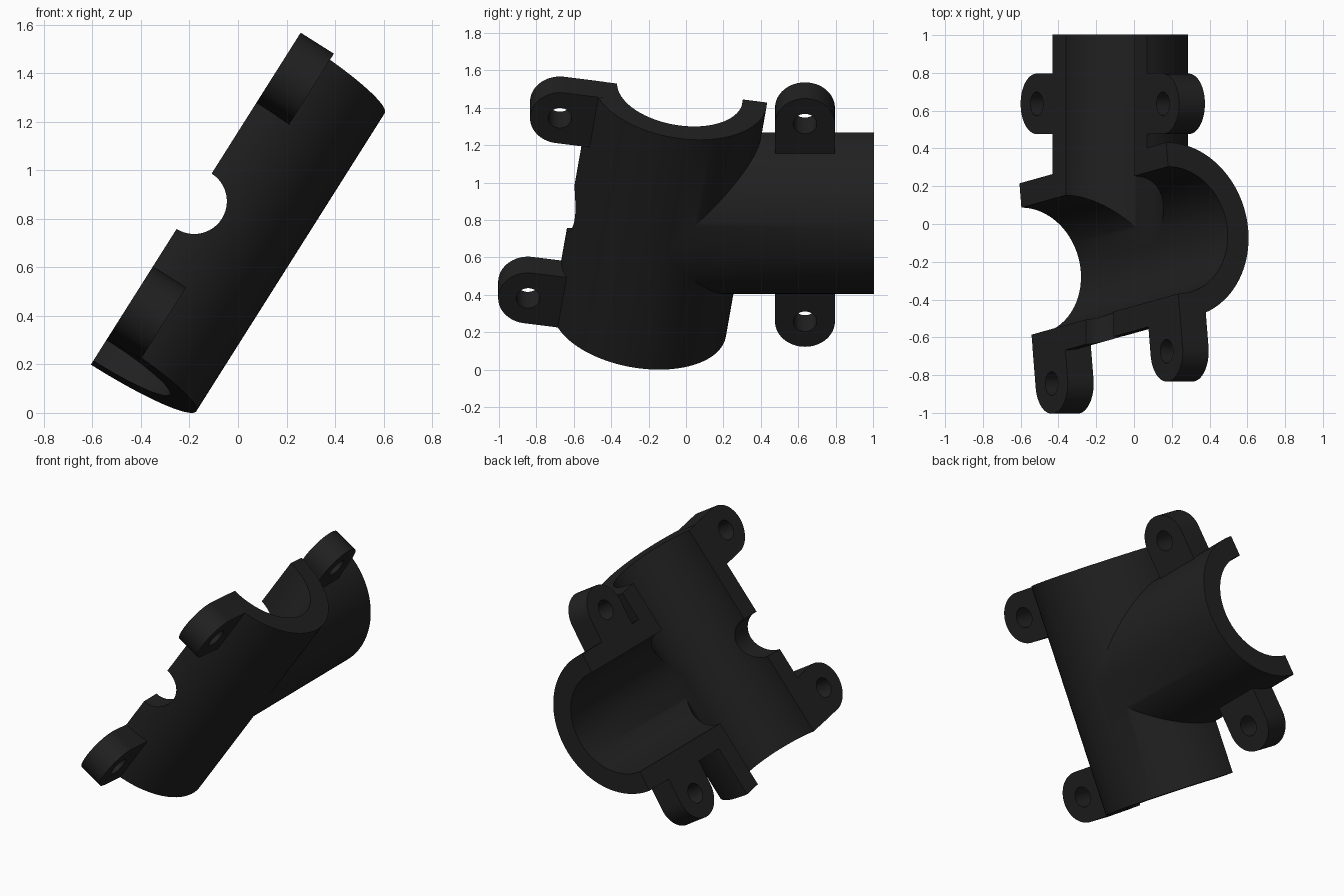
import bpy, bmesh, math
from mathutils import Matrix, Vector

if "Cube" in bpy.data.objects:
    bpy.data.objects.remove(bpy.data.objects["Cube"])

# Local frame: X along the split face, Y along the branch, Z out of the split face
TILT = math.radians(8.5)
MAIN_C = Vector((0, -0.145, 0))
MAIN = Matrix.Translation(MAIN_C) @ Matrix.Rotation(TILT, 4, 'Z')
HALF = 0.735
LUG_R, LUG_T, LUG_OFF = 0.16, 0.162, 0.625


def to_object(bm, name):
    bmesh.ops.recalc_face_normals(bm, faces=bm.faces)
    me = bpy.data.meshes.new(name)
    bm.to_mesh(me)
    bm.free()
    ob = bpy.data.objects.new(name, me)
    bpy.context.collection.objects.link(ob)
    return ob


def rod(name, r, start, end, frame, axis, seg=96):
    """Cylinder along X, Y or Z of a frame."""
    turn = {'X': Matrix.Rotation(math.pi / 2, 4, 'Y'),
            'Y': Matrix.Rotation(-math.pi / 2, 4, 'X'),
            'Z': Matrix.Identity(4)}[axis]
    bm = bmesh.new()
    bmesh.ops.create_cone(bm, cap_ends=True, segments=seg, radius1=r, radius2=r,
                          depth=end - start,
                          matrix=frame @ turn @ Matrix.Translation((0, 0, (start + end) / 2)))
    return to_object(bm, name)


def lug(name, frame):
    """Round-ended tab pointing along +X of its frame, centred on its bolt hole."""
    pts = [(-0.22, LUG_R), (-0.22, -LUG_R)]
    for i in range(33):
        a = -math.pi / 2 + math.pi * i / 32
        pts.append((LUG_R * math.cos(a), LUG_R * math.sin(a)))
    bm = bmesh.new()
    face = bm.faces.new([bm.verts.new((x, y, -LUG_T)) for x, y in pts])
    ext = bmesh.ops.extrude_face_region(bm, geom=[face])
    top = [v for v in ext['geom'] if isinstance(v, bmesh.types.BMVert)]
    bmesh.ops.translate(bm, verts=top, vec=(0, 0, LUG_T + 0.1))
    bm.transform(frame)
    return to_object(bm, name)


def combine(target, other, op):
    other.hide_render = True
    mod = target.modifiers.new("join", 'BOOLEAN')
    mod.operation, mod.solver, mod.object = op, 'EXACT', other
    bpy.context.view_layer.objects.active = target
    bpy.ops.object.modifier_apply(modifier=mod.name)
    bpy.data.objects.remove(other)


# Outer pipes
body = rod("tee_clamp_half", 0.47, -HALF, HALF, MAIN, 'X')
I = Matrix.Identity(4)
combine(body, rod("branch_pipe", 0.467, -0.145, 1.0, I, 'Y'), 'UNION')

# Bolt lugs: two on the branch sides, two along the front of the main pipe
frames = []
for s in (1, -1):
    frames.append(Matrix.Translation((s * LUG_OFF, 0.632, 0))
                  @ Matrix.Rotation(0 if s > 0 else math.pi, 4, 'Z'))
    frames.append(MAIN @ Matrix.Translation((s * (HALF - LUG_R + 0.001), -LUG_OFF, 0))
                  @ Matrix.Rotation(-math.pi / 2, 4, 'Z'))
for f in frames:
    combine(body, lug("lug", f), 'UNION')

# Bores, cable notch and bolt holes
combine(body, rod("main_bore", 0.34, -1.2, 1.2, MAIN, 'X'), 'DIFFERENCE')
combine(body, rod("branch_bore", 0.337, -0.145, 1.2, I, 'Y'), 'DIFFERENCE')
combine(body, rod("notch", 0.135, -0.9, -0.2, I, 'Y', 48), 'DIFFERENCE')
for f in frames:
    combine(body, rod("bolt_hole", 0.063, -0.4, 0.4, f, 'Z', 32), 'DIFFERENCE')

# Split face: remove the upper half
bm = bmesh.new()
bmesh.ops.create_cube(bm, size=4, matrix=Matrix.Translation((0, 0, 2)))
combine(body, to_object(bm, "split_block"), 'DIFFERENCE')

# Lean the split face into place and rest on the ground
body.data.transform(Matrix.Translation((-0.186, 0, 0.862))
                    @ Matrix.Rotation(math.radians(-57.7), 4, 'Y'))
low = min(v.co.z for v in body.data.vertices)
mid = [(min(v.co[k] for v in body.data.vertices) + max(v.co[k] for v in body.data.vertices)) / 2
       for k in (0, 1)]
body.data.transform(Matrix.Translation((-mid[0], -mid[1], -low)))

mat = bpy.data.materials.new("black_plastic")
mat.diffuse_color = (0.015, 0.015, 0.015, 1)
mat.use_nodes = True
mat.node_tree.nodes["Principled BSDF"].inputs["Base Color"].default_value = mat.diffuse_color
body.data.materials.clear()
body.data.materials.append(mat)
bpy.ops.object.select_all(action='DESELECT')
body.select_set(True)
bpy.context.view_layer.objects.active = body
bpy.ops.object.shade_smooth_by_angle(angle=math.radians(30))
